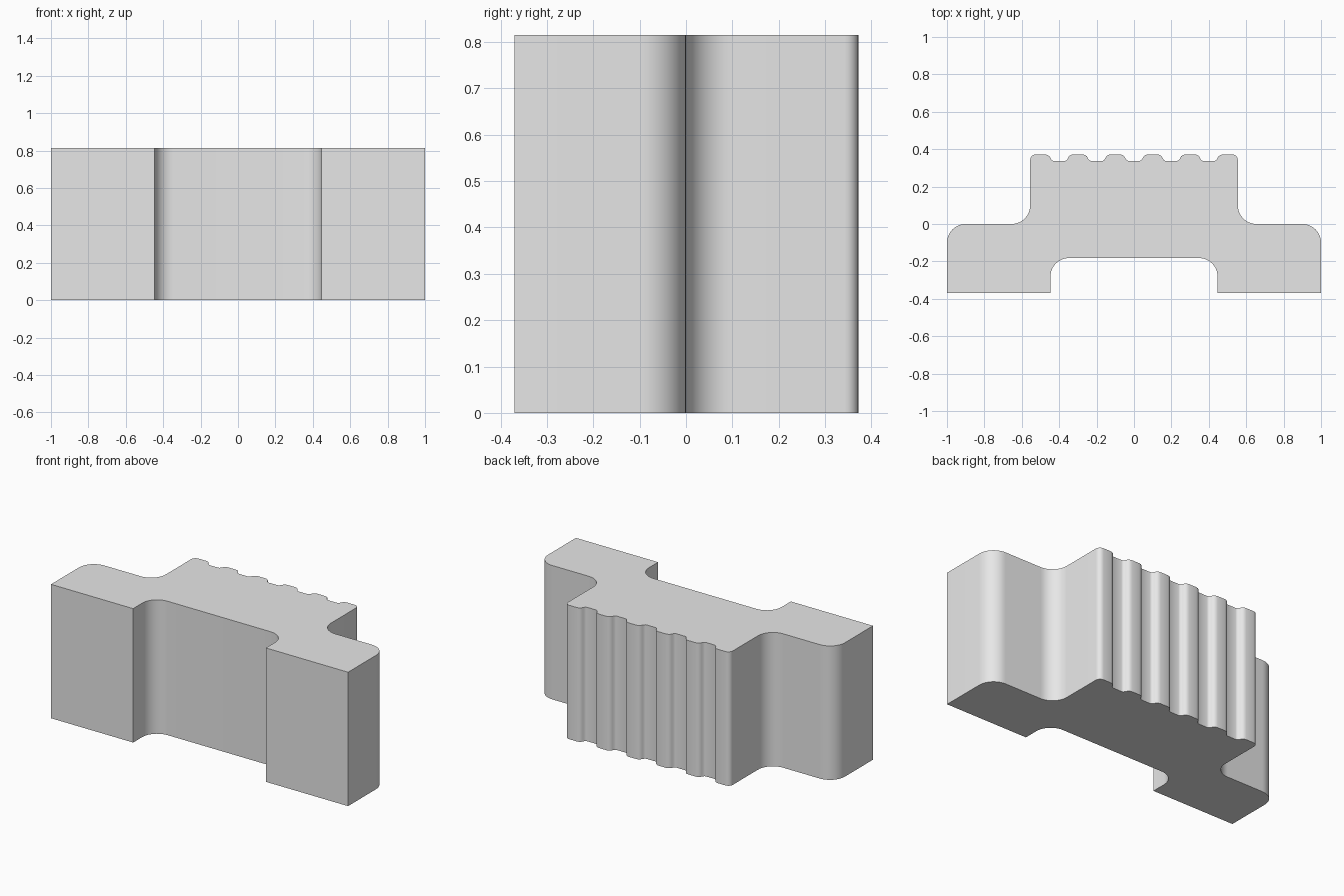
import bpy
import bmesh
from math import sin, cos, radians

HEIGHT = 0.815
FRONT, BACK = -0.37, 0.372
VALLEY = 0.337

cube = bpy.data.objects.get("Cube")
if cube:
    bpy.data.objects.remove(cube, do_unlink=True)


def arc(cx, cy, r, start, end, steps=10):
    """Points on a circular arc, angles in degrees."""
    angles = [radians(start + (end - start) * i / steps) for i in range(steps + 1)]
    return [(cx + r * cos(a), cy + r * sin(a)) for a in angles]


def ridge_side(cx, sign):
    """One flank of a ridge, from crest to valley."""
    offsets = [(0.025, BACK), (0.037, 0.3695), (0.047, 0.363), (0.053, 0.353),
               (0.058, 0.344), (0.064, 0.339), (0.071, VALLEY)]
    return [(cx + sign * dx, y) for dx, y in offsets]


# Half of the cross-section, from the front notch round to the back centre
half = arc(0.347, -0.282, 0.1, 90, 0)
half += [(0.447, FRONT), (1.0, FRONT)]
half += arc(0.9, -0.1, 0.1, 0, 90)
half += arc(0.655, 0.1, 0.1, 270, 180)

# Rounded outer corner, then the grip ridges
half += arc(0.525, BACK - 0.03, 0.03, 0, 90, 6)
half += ridge_side(0.5, -1)
for centre in (0.3, 0.1):
    half += reversed(ridge_side(centre, 1))
    half += ridge_side(centre, -1)

profile = half + [(-x, y) for x, y in reversed(half)]

# Extrude the profile upward into a solid block
bm = bmesh.new()
base = bm.faces.new([bm.verts.new((x, y, 0)) for x, y in profile])
result = bmesh.ops.extrude_face_region(bm, geom=[base], use_keep_orig=True)
top = [v for v in result["geom"] if isinstance(v, bmesh.types.BMVert)]
bmesh.ops.translate(bm, verts=top, vec=(0, 0, HEIGHT))
bmesh.ops.recalc_face_normals(bm, faces=bm.faces)
mesh = bpy.data.meshes.new("ridged_block")
bm.to_mesh(mesh)
bm.free()

block = bpy.data.objects.new("ridged_block", mesh)
bpy.context.collection.objects.link(block)

# Plain light grey
grey = bpy.data.materials.new("light_grey")
grey.use_nodes = True
colour = (0.8, 0.8, 0.8, 1)
grey.diffuse_color = colour
grey.node_tree.nodes["Principled BSDF"].inputs["Base Color"].default_value = colour
mesh.materials.append(grey)

# Smooth the curved walls, keep the corners crisp
bpy.ops.object.select_all(action="DESELECT")
block.select_set(True)
bpy.context.view_layer.objects.active = block
bpy.ops.object.shade_smooth_by_angle(angle=radians(35))
